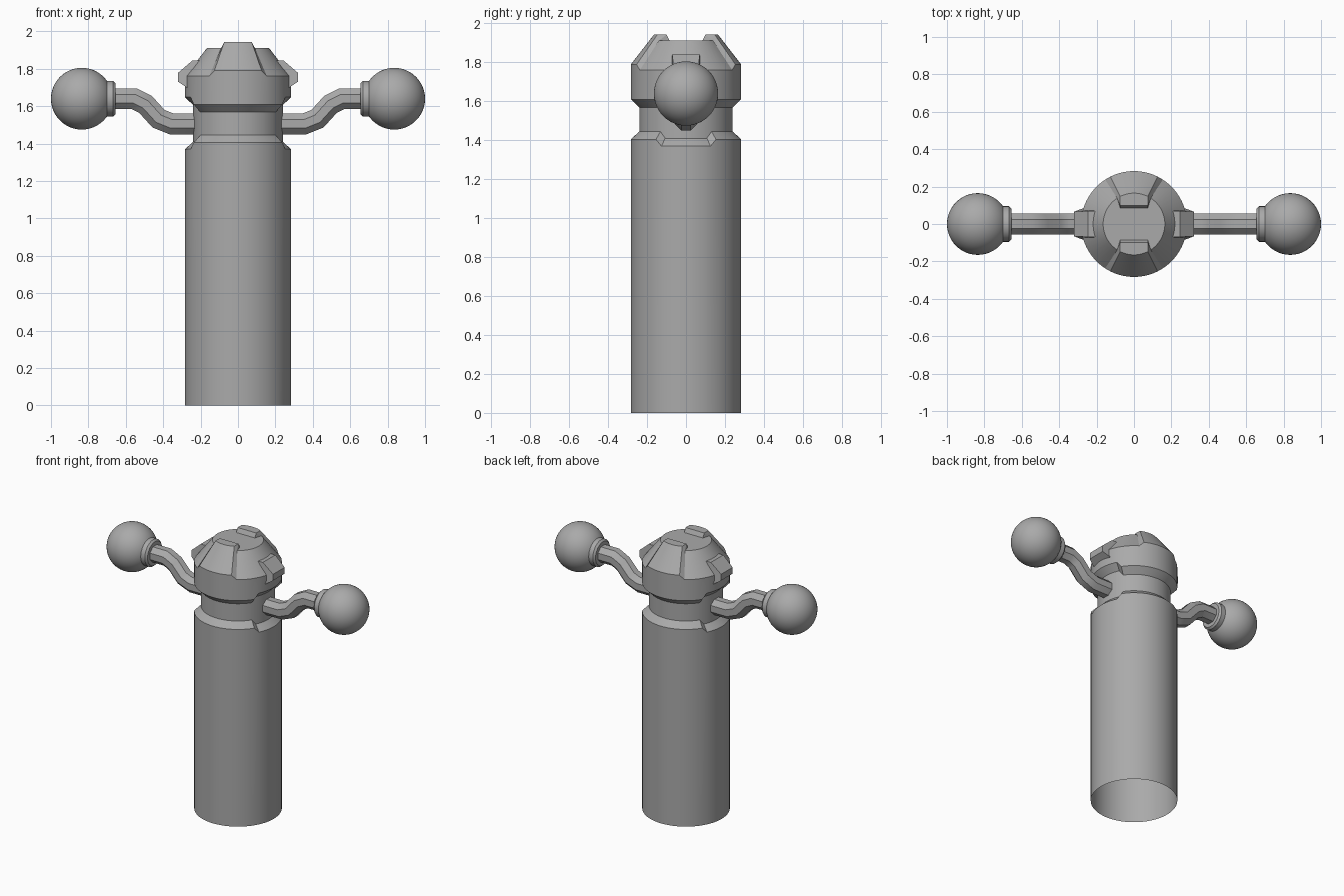
import bpy, bmesh, math
from mathutils import Vector, Matrix

if "Cube" in bpy.data.objects:
    bpy.data.objects.remove(bpy.data.objects["Cube"])

grey = bpy.data.materials.new("plain grey")
grey.use_nodes = True
grey.diffuse_color = (0.4, 0.4, 0.4, 1)
grey.node_tree.nodes["Principled BSDF"].inputs["Base Color"].default_value = (0.4, 0.4, 0.4, 1)


def finish(bm, name, angle=30):
    """Turn a bmesh into a smooth-by-angle object."""
    bmesh.ops.remove_doubles(bm, verts=bm.verts, dist=0.0005)
    bmesh.ops.recalc_face_normals(bm, faces=bm.faces)
    mesh = bpy.data.meshes.new(name)
    bm.to_mesh(mesh)
    bm.free()
    mesh.materials.append(grey)
    obj = bpy.data.objects.new(name, mesh)
    bpy.context.collection.objects.link(obj)
    bpy.ops.object.select_all(action="DESELECT")
    obj.select_set(True)
    bpy.context.view_layer.objects.active = obj
    bpy.ops.object.shade_smooth_by_angle(angle=math.radians(angle))
    return obj


def bridge(bm, rings):
    """Join closed rings of points with quads and return the vertex rings."""
    loops = [[bm.verts.new(p) for p in ring] for ring in rings]
    for a, b in zip(loops, loops[1:]):
        for i in range(len(a)):
            j = (i + 1) % len(a)
            bm.faces.new((a[i], a[j], b[j], b[i]))
    return loops


# Body: a lathe whose side and front/back sectors shift some rings up or down
INNER, OUTER = 26.5, 33
columns = []
for quarter in range(4):
    kind = "side" if quarter % 2 == 0 else "front"
    for i in range(11):
        columns.append((quarter * 90 + INNER * (i / 5 - 1), kind))
    for i in range(5):
        columns.append((quarter * 90 + OUTER + (90 - 2 * OUTER) * i / 4, "plain"))

# radius, height, shift at the sides, shift at front and back
profile = [
    (0.283, 0, 0, 0),
    (0.283, 1.405, -0.035, 0),
    (0.24, 1.445, -0.035, 0),
    (0.24, 1.568, 0.038, 0),
    (0.283, 1.61, 0.038, 0),
    (0.283, 1.76, 0, 0.03),
    (0.165, 1.912, 0, 0.03),
]
rings = []
for radius, height, side, front in profile:
    shift = {"side": side, "front": front, "plain": 0}
    rings.append([Vector((radius * math.cos(math.radians(a)), radius * math.sin(math.radians(a)),
                          height + shift[kind])) for a, kind in columns])

# Crown tabs: straight inner edges that step down to the flat top
for depth, height in ((0.10, 1.942), (0.085, 1.912)):
    ring = []
    for p, (a, kind) in zip(rings[6], columns):
        ring.append(Vector((p.x, math.copysign(depth, p.y), height)) if kind == "front" else p)
    rings.append(ring)

bm = bmesh.new()
loops = bridge(bm, rings)
bm.faces.new(loops[-1])
bmesh.ops.dissolve_degenerate(bm, dist=0.0005, edges=bm.edges)
finish(bm, "body", 25)

for side, word in ((1, "left"), (-1, "right")):
    # Tapered lug on the side of the head
    outline = [(0.2, 1.843), (0.245, 1.843), (0.322, 1.777), (0.322, 1.732), (0.275, 1.70), (0.2, 1.70)]
    bm = bmesh.new()
    widths = [0.065 if x > 0.3 else (0.07 if z > 1.8 else 0.083) for x, z in outline]
    pair = bridge(bm, [[(side * x, s * w, z) for (x, z), w in zip(outline, widths)] for s in (-1, 1)])
    for loop in pair:
        bm.faces.new(loop)
    finish(bm, word + "_lug", 15)

    # Octagonal crank arm swept along a bent path
    path = [Vector((x, 0, z)) for x, z in
            ((0.2, 1.505), (0.355, 1.505), (0.425, 1.533), (0.495, 1.61), (0.555, 1.64), (0.7, 1.64))]
    rings = []
    for i, p in enumerate(path):
        before = (p - path[i - 1]).normalized() if i else Vector((1, 0, 0))
        after = (path[i + 1] - p).normalized() if i < len(path) - 1 else before
        along = (before + after).normalized()
        up = Vector((-along.z, 0, along.x)) / along.dot(after)
        ring = []
        for k in range(8):
            t = math.radians(22.5 + 45 * k)
            q = p + 0.06 * (Vector((0, math.cos(t), 0)) + up * math.sin(t))
            ring.append((side * q.x, q.y, q.z))
        rings.append(ring)
    bm = bmesh.new()
    bridge(bm, rings)
    finish(bm, word + "_arm", 30)

    # Chamfered collar between arm and ball
    rings = []
    for x, r in ((0.655, 0.04), (0.655, 0.083), (0.668, 0.095), (0.72, 0.095)):
        rings.append([(side * x, r * math.cos(k * math.tau / 40), 1.64 + r * math.sin(k * math.tau / 40))
                      for k in range(40)])
    bm = bmesh.new()
    bridge(bm, rings)
    finish(bm, word + "_collar")

    # Ball at the end of the arm
    bm = bmesh.new()
    bmesh.ops.create_uvsphere(bm, u_segments=48, v_segments=24, radius=0.165,
                              matrix=Matrix.Translation((side * 0.835, 0, 1.64)))
    finish(bm, word + "_ball", 60)
